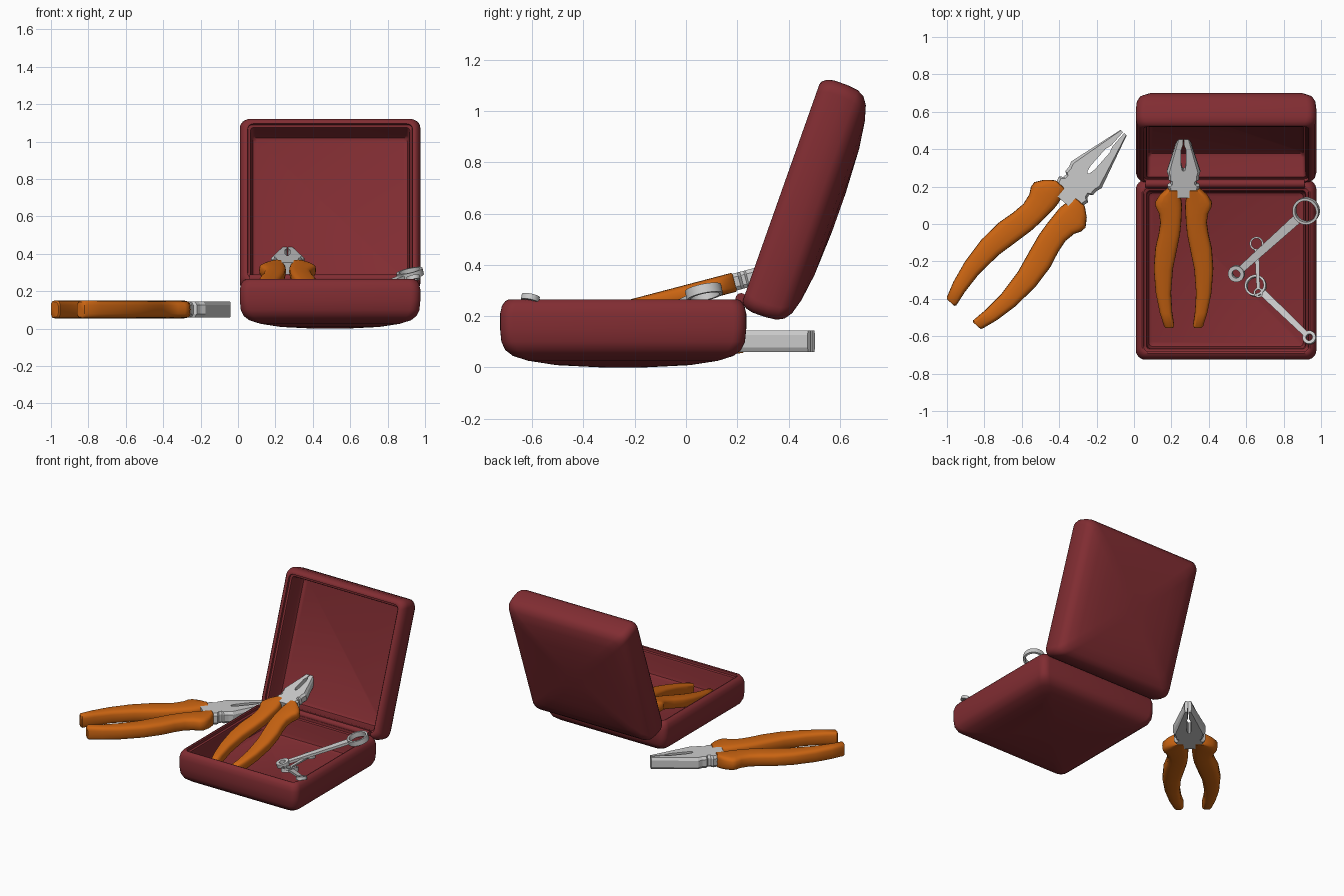
import bpy, bmesh, math
from mathutils import Matrix, Vector

if "Cube" in bpy.data.objects:
    bpy.data.objects.remove(bpy.data.objects["Cube"])


def material(name, rgb):
    m = bpy.data.materials.new(name)
    m.diffuse_color = (*rgb, 1)
    m.use_nodes = True
    m.node_tree.nodes["Principled BSDF"].inputs["Base Color"].default_value = m.diffuse_color
    return m


RED = material("dark_red", (0.22, 0.026, 0.032))
ORANGE = material("orange", (0.60, 0.13, 0.006))


def finish(bm, name, matrix, mat=None, angle=None):
    bmesh.ops.recalc_face_normals(bm, faces=bm.faces)
    me = bpy.data.meshes.new(name)
    bm.to_mesh(me)
    bm.free()
    ob = bpy.data.objects.new(name, me)
    bpy.context.collection.objects.link(ob)
    ob.matrix_world = matrix
    if mat:
        me.materials.append(mat)
    if angle:
        bpy.ops.object.select_all(action='DESELECT')
        bpy.context.view_layer.objects.active = ob
        ob.select_set(True)
        bpy.ops.object.shade_smooth_by_angle(angle=math.radians(angle))
    return ob


def loft(bm, rings, caps=True):
    """Skin a list of equal-length point rings."""
    loops = [[bm.verts.new(p) for p in r] for r in rings]
    n = len(loops[0])
    for a, b in zip(loops, loops[1:]):
        for i in range(n):
            j = (i + 1) % n
            bm.faces.new((a[i], a[j], b[j], b[i]))
    if caps:
        bm.faces.new(loops[0])
        bm.faces.new(loops[-1])
    return loops


def rounded_rect(hx, hy, r, z, seg=6):
    pts = []
    for k, (sx, sy) in enumerate([(1, 1), (-1, 1), (-1, -1), (1, -1)]):
        for i in range(seg + 1):
            a = math.pi / 2 * (k + i / seg)
            pts.append((sx * (hx - r) + r * math.cos(a), sy * (hy - r) + r * math.sin(a), z))
    return pts


# Box shell: inset, height and corner radius, from underside over the rim to the inner floor
SHELL = [(.40, 0, .05), (.22, .009, .05), (.11, .026, .05), (.05, .045, .05), (.02, .068, .05),
         (.005, .10, .05), (0, .15, .05), (0, .21, .05), (.007, .24, .05), (.02, .259, .045),
         (.033, .265, .04), (.042, .262, .03), (.044, .245, .02), (.056, .24, .02),
         (.06, .225, .02), (.062, .12, .02), (.07, .098, .02), (.085, .09, .015)]


def box_half(name, matrix, zs=1):
    bm = bmesh.new()
    loft(bm, [rounded_rect(.4825 - i, .48 - i, r, z * zs) for i, z, r in SHELL])
    finish(bm, name, matrix, RED, 40)


box_half("box_base", Matrix.Translation((.4925, -.245, 0)))
box_half("box_lid", Matrix.Translation((.4925, .596, .604)) @ Matrix.Rotation(math.radians(70.5), 4, 'X'), .9)

# Hinge rod between base and lid
bm = bmesh.new()
bmesh.ops.create_cone(bm, cap_ends=True, segments=16, radius1=.022, radius2=.022, depth=.85)
finish(bm, "hinge", Matrix.Translation((.4875, .215, .268)) @ Matrix.Rotation(math.pi / 2, 4, 'Y'), RED, 40)

# Pliers: handle stations (y, inner x, outer x) and half outline of the head
HANDLE = [(-.10, .035, .095), (-.105, .028, .108), (-.14, .02, .152), (-.185, .012, .183),
          (-.215, .01, .18), (-.25, .012, .16), (-.31, .015, .15), (-.38, .022, .16),
          (-.47, .04, .182), (-.60, .068, .192), (-.75, .08, .18), (-.87, .073, .155),
          (-.955, .06, .127), (-.963, .066, .12)]
HEAD = [(.004, .33), (.022, .33), (.108, .03), (.098, .0), (.098, -.03), (.082, -.04),
        (.085, -.06), (.104, -.075), (.08, -.16), (0, -.16), (0, .04), (.008, .045),
        (.015, .08), (.015, .20), (.004, .235)]


def handle(name, side, sx, sy, sz, matrix):
    bm = bmesh.new()
    rings = []
    for k, (y, a, b) in enumerate(HANDLE):
        h = .040 if k in (0, len(HANDLE) - 1) else .0475
        ring = []
        for i in range(20):
            t = math.tau * i / 20
            c, s = math.cos(t), math.sin(t)
            px = math.copysign(abs(c) ** .6, c) * (b - a) / 2
            pz = math.copysign(abs(s) ** .6, s) * h
            ring.append((side * ((a + b) / 2 + px) * sx, (y + .1) * sy, pz * sz))
        rings.append(ring)
    loft(bm, rings)
    finish(bm, name, matrix, ORANGE, 45)


def jaw(name, side, sx, sy, sz, matrix):
    bm = bmesh.new()
    rings = []
    for z, k in [(-.042, .85), (-.024, 1), (.024, 1), (.042, .85)]:
        rings.append([(side * x * (k if x > .02 else 1) * sx, (y + .1) * sy, z * sz) for x, y in HEAD])
    loft(bm, rings)
    finish(bm, name, matrix)


def pliers(name, matrix, sx, handle_len, head_len, sz):
    for side, label in ((-1, "left"), (1, "right")):
        handle(f"{name}_{label}_handle", side, sx, handle_len, sz, matrix)
        jaw(f"{name}_{label}_jaw", side, sx, head_len, sz, matrix)


pliers("loose_pliers", Matrix.Translation((-.34, .166, .1025)) @ Matrix.Rotation(math.radians(-41.4), 4, 'Z'),
       1, 1, 1, 1)
pliers("boxed_pliers", Matrix.Translation((.265, .19, .333)) @ Matrix.Rotation(math.radians(14.7), 4, 'X'),
       .83, .885, .74, .8)


# Ring spanners: a large and a small ring joined by a tapered flat shank
def spanner(name, p, q, r1, i1, r2, i2, w1, w2, h):
    p, q = Vector(p), Vector(q)
    length = (q - p).length
    bm = bmesh.new()
    for cx, ro, ri, hh in ((0, r1, i1, h), (length, r2, i2, h * .8)):
        prof = [(ri, -hh), (ro, -hh), (ro, hh), (ri, hh), (ri, -hh)]
        loft(bm, [[(cx + r * math.cos(math.tau * i / 28), r * math.sin(math.tau * i / 28), z)
                   for i in range(28)] for r, z in prof], caps=False)
    bmesh.ops.remove_doubles(bm, verts=bm.verts, dist=1e-5)
    t = h * .5
    loft(bm, [[(x, -w, -t), (x, w, -t), (x, w, t), (x, -w, t)]
              for x, w in ((r1 - .008, w1), (length - r2 + .006, w2))])
    x = (q - p).normalized()
    y = Vector((0, 0, 1)).cross(x).normalized()
    rot = Matrix((x, y, x.cross(y))).transposed().to_4x4()
    finish(bm, name, Matrix.Translation(p) @ rot, None, 40)


spanner("large_spanner", (.92, .07, .293), (.548, -.265, .14), .072, .058, .044, .022, .026, .019, .018)
spanner("medium_spanner", (.65, -.33, .15), (.938, -.607, .27), .058, .046, .036, .018, .02, .015, .014)
spanner("small_spanner", (.655, -.105, .165), (.665, -.367, .175), .037, .028, .026, .016, .012, .009, .011)
